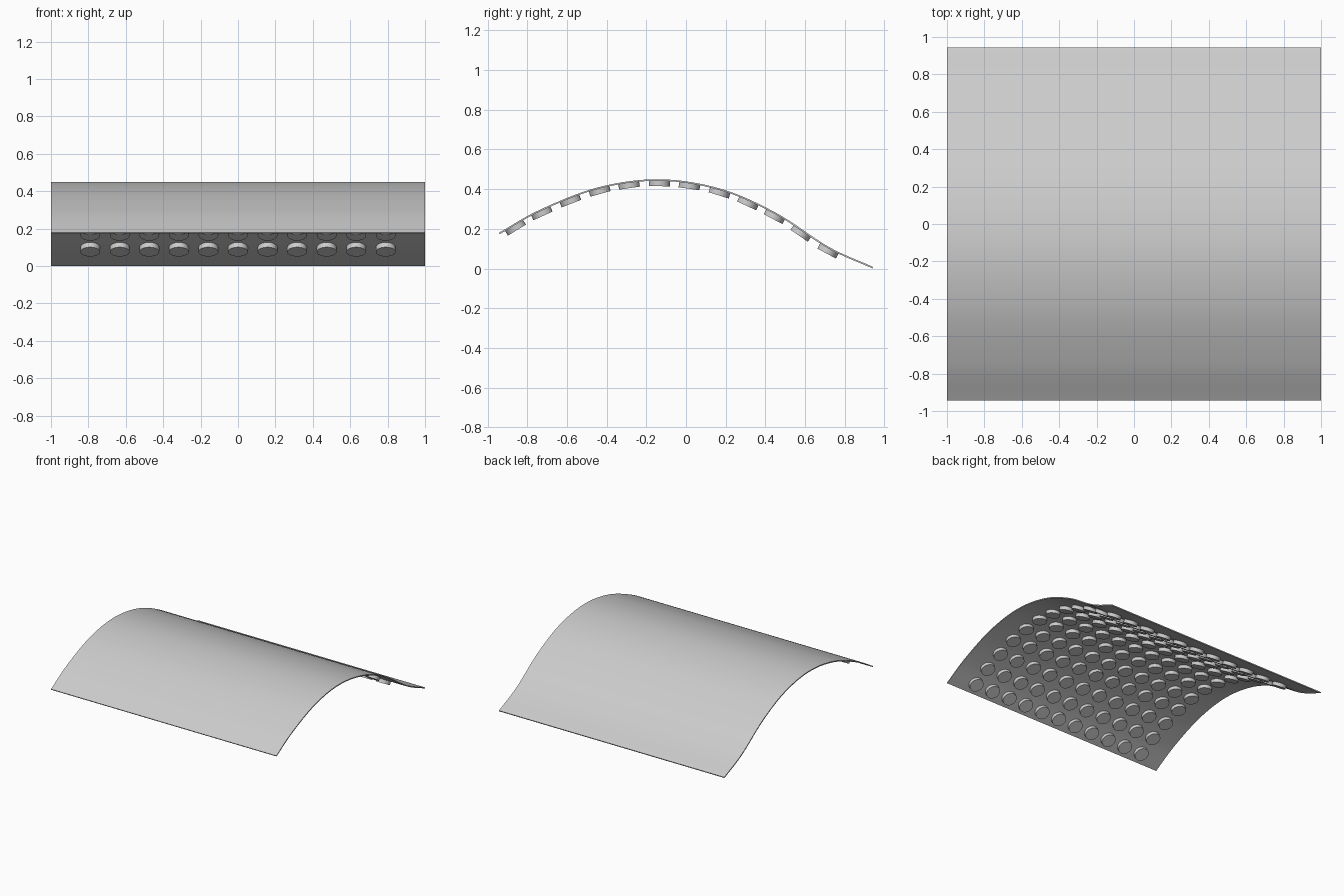
import bpy, bmesh, math
from mathutils import Vector, Matrix
from mathutils.geometry import interpolate_bezier

cube = bpy.data.objects.get("Cube")
if cube:
    bpy.data.objects.remove(cube)

grey = bpy.data.materials.new("light_grey")
grey.use_nodes = True
colour = (0.6, 0.6, 0.6, 1)
grey.diffuse_color = colour
grey.node_tree.nodes["Principled BSDF"].inputs["Base Color"].default_value = colour


def add_object(name, bm):
    bmesh.ops.recalc_face_normals(bm, faces=bm.faces)
    mesh = bpy.data.meshes.new(name)
    bm.to_mesh(mesh)
    bm.free()
    mesh.materials.append(grey)
    obj = bpy.data.objects.new(name, mesh)
    bpy.context.collection.objects.link(obj)
    bpy.ops.object.select_all(action='DESELECT')
    obj.select_set(True)
    bpy.context.view_layer.objects.active = obj
    bpy.ops.object.shade_smooth_by_angle(angle=math.radians(35))
    return obj


# Upper surface profile as (y, z), smoothed into one curve
knots = [Vector((0, y, z)) for y, z in (
    (-0.943, 0.18), (-0.735, 0.297), (-0.44, 0.41), (-0.133, 0.45),
    (0.175, 0.402), (0.455, 0.28), (0.72, 0.109), (0.943, 0.008))]
ends = [2 * knots[0] - knots[1]] + knots + [2 * knots[-1] - knots[-2]]
top = []
for a, b, c, d in zip(ends, ends[1:], ends[2:], ends[3:]):
    top += interpolate_bezier(b, b + (c - a) / 6, c - (d - b) / 6, c, 9)[:-1]
top.append(knots[-1])


def normal_at(i):
    t = (top[min(i + 1, len(top) - 1)] - top[max(i - 1, 0)]).normalized()
    return Vector((0, -t.z, t.y))


# Thin curved sheet
THICK = 0.008
bm = bmesh.new()
under = [p - normal_at(i) * THICK for i, p in enumerate(top)]
rings = []
for p, q in zip(top, under):
    rings.append([bm.verts.new((x, v.y, v.z))
                  for x, v in ((-1, p), (1, p), (1, q), (-1, q))])
for r, s in zip(rings, rings[1:]):
    for k in range(4):
        n = (k + 1) % 4
        bm.faces.new((r[k], r[n], s[n], s[k]))
bm.faces.new(rings[0])
bm.faces.new(rings[-1])
add_object("curved_sheet", bm)


# Rows of round studs, square to the underside
def frame_at(y):
    i = next(k for k in range(1, len(top)) if top[k].y >= y)
    a, b = top[i - 1], top[i]
    point = a.lerp(b, (y - a.y) / (b.y - a.y))
    t = (b - a).normalized()
    return point, math.atan2(t.z, t.y)


rows = (-0.87, -0.735, -0.59, -0.44, -0.29, -0.133,
        0.02, 0.175, 0.32, 0.455, 0.59, 0.725)
STUD = 0.03
bm = bmesh.new()
for y in rows:
    point, tilt = frame_at(y)
    for col in range(-5, 6):
        place = (Matrix.Translation((col * 0.158, point.y, point.z))
                 @ Matrix.Rotation(tilt, 4, 'X')
                 @ Matrix.Translation((0, 0, -THICK * 0.6 - STUD / 2)))
        bmesh.ops.create_cone(bm, cap_ends=True, segments=32, radius1=0.053,
                              radius2=0.053, depth=STUD, matrix=place)
add_object("underside_studs", bm)
